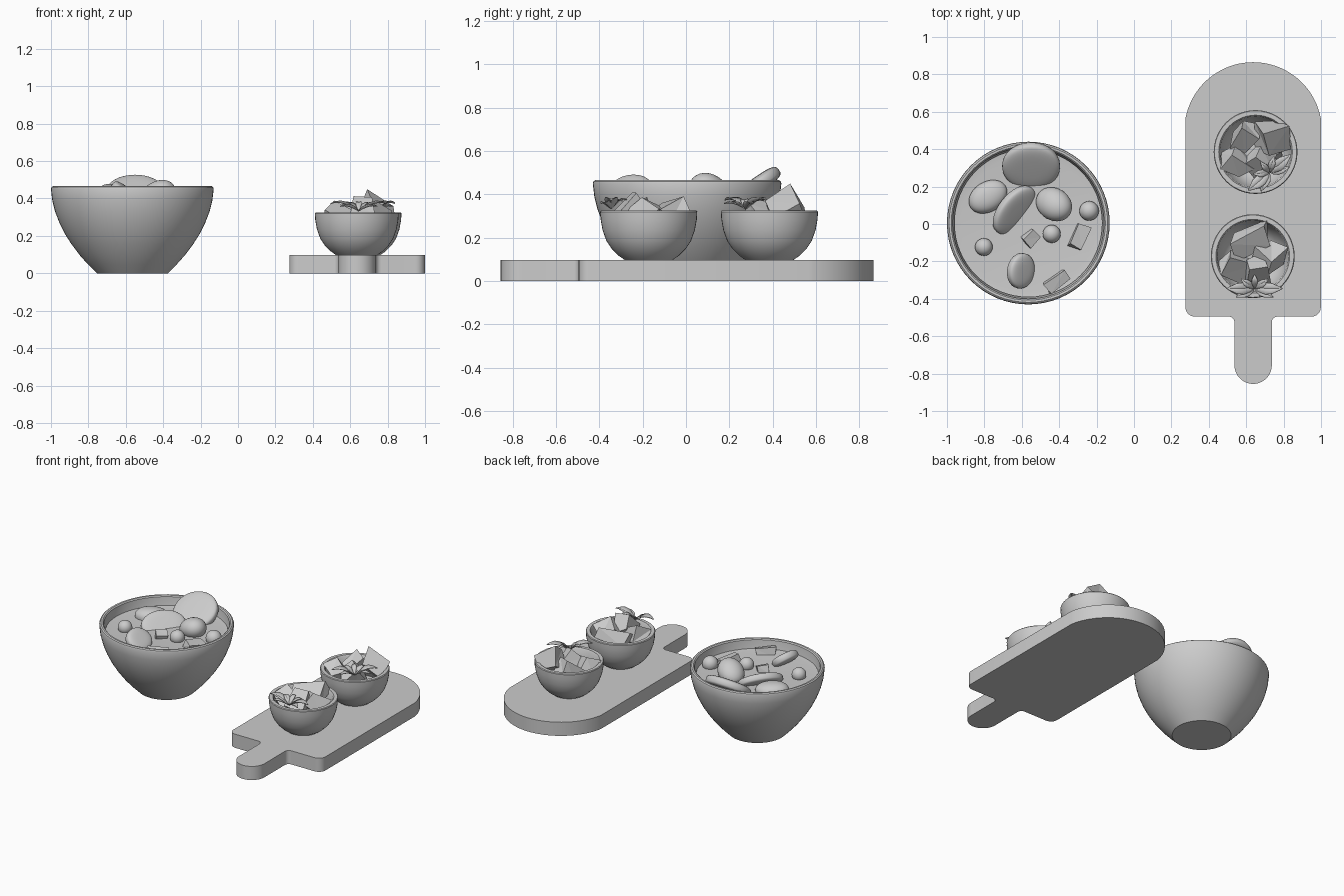
import bpy, bmesh, random
from math import sin, cos, pi, radians, copysign
from mathutils import Vector, Euler

if "Cube" in bpy.data.objects:
    bpy.data.objects.remove(bpy.data.objects["Cube"])

random.seed(4)


def finish(name, bm, loc=(0, 0, 0), rot=(0, 0, 0), smooth=True):
    bmesh.ops.recalc_face_normals(bm, faces=bm.faces)
    me = bpy.data.meshes.new(name)
    bm.to_mesh(me)
    bm.free()
    if smooth:
        me.shade_smooth()
        me.set_sharp_from_angle(angle=radians(35))
    ob = bpy.data.objects.new(name, me)
    ob.location = loc
    ob.rotation_euler = Euler([radians(a) for a in rot])
    bpy.context.collection.objects.link(ob)
    return ob


def lathe(name, profile, loc, n=64):
    # profile runs from axis to axis
    bm = bmesh.new()
    vs = [bm.verts.new((r, 0, z)) for r, z in profile]
    edges = [bm.edges.new(p) for p in zip(vs, vs[1:])]
    bmesh.ops.spin(bm, geom=vs + edges, axis=(0, 0, 1), cent=(0, 0, 0),
                   steps=n, angle=2 * pi)
    bmesh.ops.remove_doubles(bm, verts=bm.verts, dist=1e-4)
    return finish(name, bm, loc)


def blob(name, loc, size, rot=(0, 0, 0), power=1.0, egg=0.0):
    # rounded food: power < 1 flattens the faces into a slice
    bm = bmesh.new()
    bmesh.ops.create_uvsphere(bm, u_segments=32, v_segments=18, radius=1)
    for v in bm.verts:
        x, y, z = v.co
        h = (x * x + y * y) ** 0.5
        k = h ** power / h if h > 1e-5 else 0
        k *= 1 + egg * x
        v.co = (x * k * size[0], y * k * size[1],
                copysign(abs(z) ** power, z) * size[2])
    return finish(name, bm, loc, rot)


def chunk(name, loc, size, rot, jitter=0.25):
    # irregular hand-cut cube
    bm = bmesh.new()
    bmesh.ops.create_cube(bm, size=1)
    for v in bm.verts:
        v.co = [(c + random.uniform(-jitter, jitter) * 0.6) * s for c, s in zip(v.co, size)]
    bmesh.ops.triangulate(bm, faces=bm.faces)
    return finish(name, bm, loc, rot, smooth=False)


def leaf(name, loc, length, width, yaw, rise):
    # pointed leaf with a folded midrib and a drooping tip
    bm = bmesh.new()
    rows, n = [], 8
    for i in range(n + 1):
        t = i / n
        w = width * (sin(pi * t ** 0.85) * 0.95 + 0.02)
        if i % 2:
            w *= 1.08
        z = rise * sin(pi * t * 0.65) * length
        rows.append([bm.verts.new((t * length, s * w, z + abs(s) * w * 0.4))
                     for s in (-1, 0, 1)])
    for a, b in zip(rows, rows[1:]):
        for j in (0, 1):
            bm.faces.new((a[j], a[j + 1], b[j + 1], b[j]))
    ob = finish(name, bm, loc, (0, 0, yaw))
    m = ob.modifiers.new("thickness", 'SOLIDIFY')
    m.thickness = 0.004
    return ob


def arc(cx, cy, r, a0, a1, n):
    return [(cx + r * cos(radians(a0 + (a1 - a0) * i / n)),
             cy + r * sin(radians(a0 + (a1 - a0) * i / n))) for i in range(n + 1)]


# serving board: right half outline from handle tip to round end, mirrored
CX = 0.637
half = arc(0, -0.755, 0.10, -90, 0, 10)
half += arc(0.13, -0.525, 0.03, 180, 90, 5)
half += arc(0.312, -0.445, 0.05, -90, 0, 6)
half += arc(0, 0.497, 0.368, 10.5, 90, 20)
outline = half + [(-x, y) for x, y in reversed(half[1:-1])]
bm = bmesh.new()
face = bm.faces.new([bm.verts.new((x, y, 0)) for x, y in outline])
ext = bmesh.ops.extrude_face_region(bm, geom=[face])
bmesh.ops.translate(bm, vec=(0, 0, 0.097),
                    verts=[v for v in ext["geom"] if isinstance(v, bmesh.types.BMVert)])
finish("serving_board", bm, (CX, 0, 0))

# large soup bowl
BX, BY = -0.565, 0.005
lathe("soup_bowl", [
    (0, 0), (0.19, 0), (0.235, 0.045), (0.28, 0.095), (0.325, 0.155), (0.36, 0.21),
    (0.39, 0.27), (0.413, 0.33), (0.428, 0.39), (0.435, 0.45), (0.432, 0.46),
    (0.424, 0.466), (0.412, 0.465), (0.405, 0.458), (0.398, 0.39), (0.375, 0.31),
    (0.33, 0.22), (0.25, 0.11), (0.17, 0.05), (0, 0.04)], (BX, BY, 0))
lathe("soup", [(0, 0.395), (0.36, 0.395), (0.396, 0.40), (0.39, 0.37), (0, 0.37)],
      (BX, BY, 0))

# slices and dumplings in the soup
blob("large_slice", (-0.55, 0.31, 0.43), (0.155, 0.145, 0.036), (35, 0, 0), 0.55)
blob("middle_slice", (-0.64, 0.075, 0.40), (0.15, 0.10, 0.032), (42, 0, 52), 0.55)
blob("front_slice", (-0.605, -0.25, 0.425), (0.095, 0.085, 0.032), (40, 0, 80), 0.6)
blob("left_dumpling", (-0.79, 0.14, 0.40), (0.11, 0.08, 0.055), (0, 0, 32), 0.9, 0.1)
blob("right_dumpling", (-0.42, 0.10, 0.425), (0.105, 0.085, 0.07), (0, -20, -35), 1, -0.1)
for i, (x, y, r) in enumerate([(-0.24, 0.07, 0.052), (-0.803, -0.123, 0.047),
                               (-0.44, -0.053, 0.048)]):
    blob(f"soup_ball_{i}", (x, y, 0.415), (r, r, r))

# cut vegetables in the soup
for i, (p, s, r) in enumerate([
        ((-0.555, -0.075, 0.40), (0.07, 0.06, 0.06), (20, 10, 45)),
        ((-0.295, -0.07, 0.40), (0.13, 0.07, 0.06), (15, 10, 65)),
        ((-0.415, -0.305, 0.40), (0.13, 0.065, 0.07), (15, 5, 36))]):
    chunk(f"soup_chunk_{i}", p, s, r, 0.15)

# two small side bowls with chunks and a leaf sprig
side = [(0.65, 0.385), (0.635, -0.172)]
small = [(0, 0.097), (0.11, 0.097), (0.14, 0.118), (0.17, 0.148), (0.195, 0.185),
         (0.213, 0.235), (0.222, 0.285), (0.224, 0.32), (0.22, 0.325), (0.197, 0.325),
         (0.19, 0.315), (0.185, 0.27), (0.165, 0.21), (0.13, 0.16), (0.07, 0.13), (0, 0.125)]
pieces = [
    [((0.09, 0.075, 0.325), (0.14, 0.14, 0.11), (35, 20, 20)),
     ((-0.06, 0.085, 0.295), (0.14, 0.09, 0.10), (20, -30, 50)),
     ((-0.10, -0.055, 0.285), (0.13, 0.10, 0.10), (30, 25, -35)),
     ((0.03, -0.05, 0.29), (0.13, 0.11, 0.11), (25, 40, 60)),
     ((0.02, 0.01, 0.215), (0.16, 0.16, 0.11), (5, 8, 30))],
    [((0.0, 0.085, 0.31), (0.20, 0.11, 0.09), (30, -10, 25)),
     ((-0.09, -0.045, 0.285), (0.13, 0.12, 0.11), (25, 20, -25)),
     ((0.09, -0.005, 0.305), (0.12, 0.11, 0.11), (-30, 35, 35)),
     ((0.02, -0.075, 0.32), (0.11, 0.12, 0.11), (45, 15, 10)),
     ((0.0, 0.0, 0.215), (0.16, 0.16, 0.11), (5, 8, 10))]]
sprigs = [((0.725, 0.275, 0.335), 40), ((0.645, -0.345, 0.335), 0)]
for b, (x, y) in enumerate(side):
    lathe(f"side_bowl_{b}", small, (x, y, 0), 48)
    for i, (p, s, r) in enumerate(pieces[b]):
        chunk(f"side_{b}_chunk_{i}", (x + p[0], y + p[1], p[2]), s, r)
    loc, turn = sprigs[b]
    for i, (yaw, ln, rise) in enumerate([(0, 0.15, 0.3), (180, 0.15, 0.3), (35, 0.09, 0.45),
                                         (145, 0.09, 0.45), (-25, 0.11, 0.25),
                                         (205, 0.11, 0.25), (90, 0.075, 0.6)]):
        leaf(f"side_{b}_leaf_{i}", loc, ln, ln * 0.2, yaw + turn, rise)
